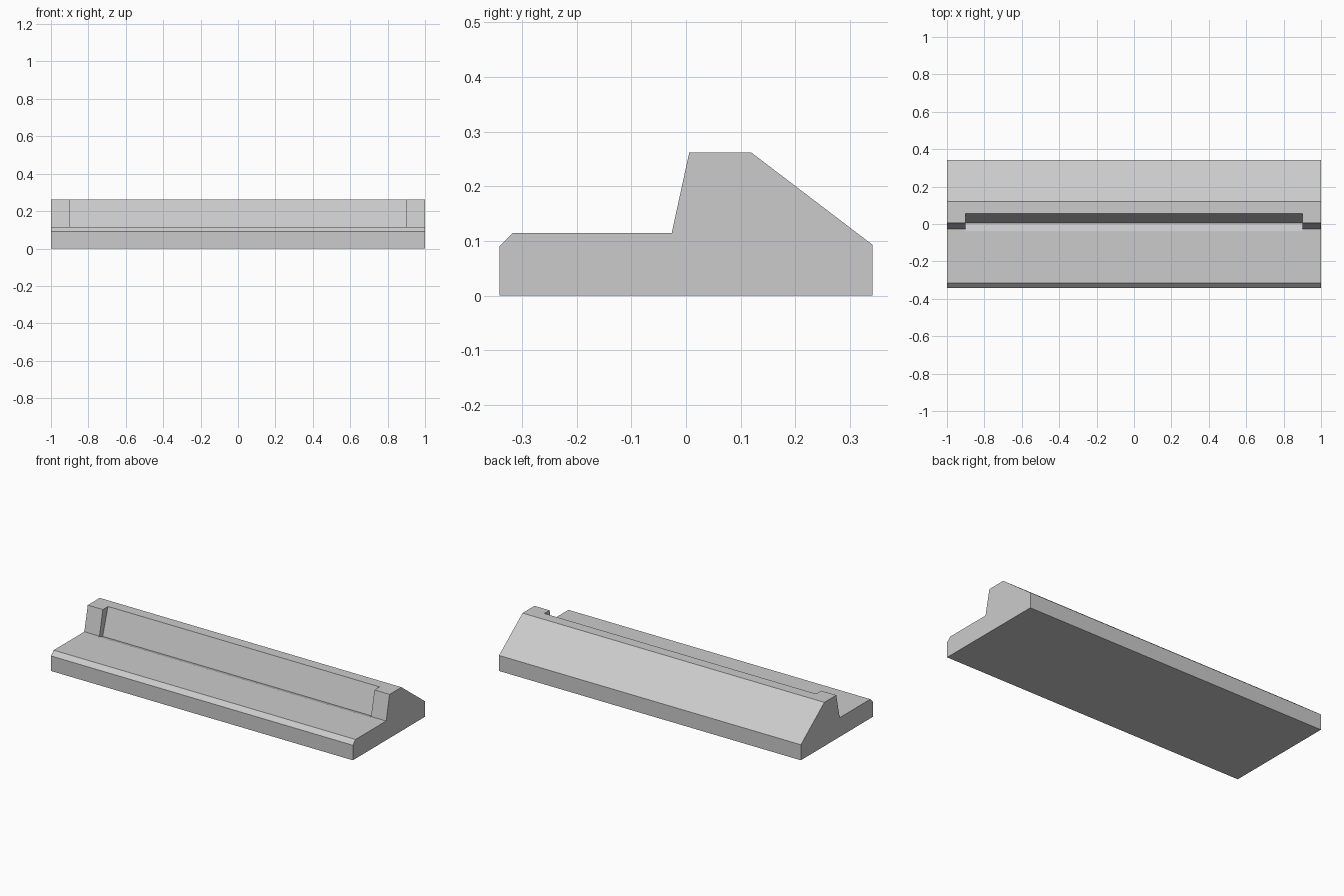
import bpy
import bmesh

old = bpy.data.objects.get("Cube")
if old:
    bpy.data.objects.remove(old, do_unlink=True)

grey = bpy.data.materials.new("plain grey")
grey.use_nodes = True
colour = (0.6, 0.6, 0.6, 1)
grey.diffuse_color = colour
grey.node_tree.nodes["Principled BSDF"].inputs["Base Color"].default_value = colour


def prism(name, profile, half_width):
    """Extrude a (y, z) profile along x, centred on x = 0."""
    bm = bmesh.new()
    face = bm.faces.new([bm.verts.new((-half_width, y, z)) for y, z in profile])
    extruded = bmesh.ops.extrude_face_region(bm, geom=[face])["geom"]
    verts = [v for v in extruded if isinstance(v, bmesh.types.BMVert)]
    bmesh.ops.translate(bm, verts=verts, vec=(2 * half_width, 0, 0))
    bmesh.ops.recalc_face_normals(bm, faces=bm.faces)
    mesh = bpy.data.meshes.new(name)
    bm.to_mesh(mesh)
    bm.free()
    mesh.materials.append(grey)
    obj = bpy.data.objects.new(name, mesh)
    bpy.context.collection.objects.link(obj)
    return obj


# Body: chamfered front shelf, leaning back rest and sloped rear
stand = prism("stand_body", [
    (-0.341, 0), (0.341, 0), (0.341, 0.093), (0.119, 0.262),
    (0.006, 0.262), (-0.026, 0.115), (-0.316, 0.115), (-0.341, 0.09),
], 1.0)

# Tilted slot between the two end stops, with a floor falling to the rear
cutter = prism("slot_cutter", [
    (0.005, 0.102), (0.104, 0.42), (-0.121, 0.42), (-0.121, 0.141),
], 0.9)
cutter.hide_render = True

cut = stand.modifiers.new("slot", "BOOLEAN")
cut.operation = "DIFFERENCE"
cut.solver = "EXACT"
cut.object = cutter
bpy.context.view_layer.objects.active = stand
bpy.ops.object.modifier_apply(modifier=cut.name)
bpy.data.objects.remove(cutter, do_unlink=True)
